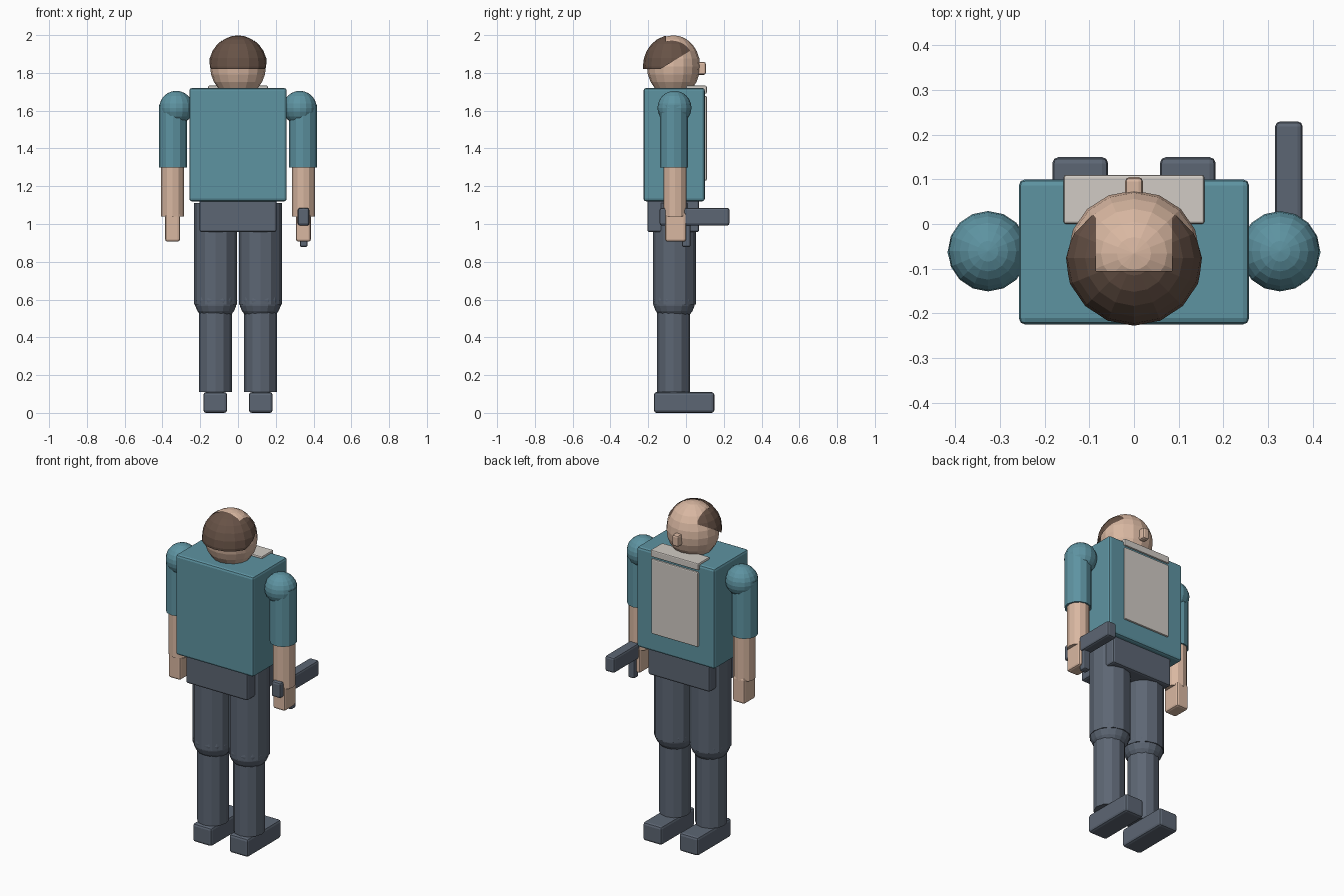
import bpy, bmesh
from mathutils import Matrix, Vector

if "Cube" in bpy.data.objects:
    bpy.data.objects.remove(bpy.data.objects["Cube"], do_unlink=True)


def material(name, srgb):
    color = [(c / 255) ** 2.2 for c in srgb] + [1]
    m = bpy.data.materials.new(name)
    m.use_nodes = True
    m.diffuse_color = color
    m.node_tree.nodes["Principled BSDF"].inputs["Base Color"].default_value = color
    return m


TEAL = material("teal_cloth", (94, 146, 160))
SLATE = material("slate_cloth", (93, 102, 115))
SKIN = material("skin", (216, 182, 160))
BROWN = material("brown_hair", (103, 83, 72))
WHITE = material("off_white_cloth", (208, 202, 195))


def finish(name, bm, mat):
    mesh = bpy.data.meshes.new(name)
    bm.to_mesh(mesh)
    bm.free()
    mesh.materials.append(mat)
    obj = bpy.data.objects.new(name, mesh)
    bpy.context.collection.objects.link(obj)
    return obj


def box(name, x, y, z, mat, bevel=0.012):
    """Bevelled box from (min, max) ranges on each axis."""
    bm = bmesh.new()
    size = [b - a for a, b in (x, y, z)]
    mid = [(a + b) / 2 for a, b in (x, y, z)]
    bmesh.ops.create_cube(bm, size=1, matrix=Matrix.LocRotScale(Vector(mid), None, Vector(size)))
    bmesh.ops.bevel(bm, geom=bm.edges[:], offset=bevel, segments=2, profile=0.5, affect='EDGES')
    return finish(name, bm, mat)


def tube(name, x, y, z, radius, mat, sides=12):
    """Upright capped cylinder between two heights."""
    bm = bmesh.new()
    bmesh.ops.create_cone(bm, cap_ends=True, segments=sides, radius1=radius, radius2=radius,
                          depth=z[1] - z[0], matrix=Matrix.Translation((x, y, sum(z) / 2)))
    return finish(name, bm, mat)


def ball_mesh(center, radii, segments=16, rings=12):
    bm = bmesh.new()
    bmesh.ops.create_uvsphere(bm, u_segments=segments, v_segments=rings, radius=1,
                              matrix=Matrix.LocRotScale(Vector(center), None, Vector(radii)))
    return bm


def cut(bm, point, normal, drop=False):
    bmesh.ops.bisect_plane(bm, geom=bm.verts[:] + bm.edges[:] + bm.faces[:],
                           plane_co=point, plane_no=normal, clear_outer=drop)


# Torso, shirt front and collar
box("torso", (-0.258, 0.258), (-0.225, 0.1), (1.12, 1.72), TEAL, 0.014)
box("shirt_front", (-0.155, 0.155), (0.08, 0.11), (1.23, 1.678), WHITE, 0.006)
box("collar", (-0.158, 0.158), (0, 0.11), (1.69, 1.732), WHITE, 0.006)
box("pelvis", (-0.204, 0.204), (-0.205, 0.07), (0.957, 1.14), SLATE)

# Head and nose
finish("head", ball_mesh((0, -0.066, 1.835), (0.148, 0.141, 0.164)), SKIN)
box("nose", (-0.02, 0.02), (0.05, 0.105), (1.79, 1.857), SKIN, 0.01)

# Hair: a shell around the back and sides with a bald crown
hair = ball_mesh((0, -0.076, 1.835), (0.155, 0.152, 0.165))
cut(hair, (0, 0, 1.82), (0, 0, -1), True)
cut(hair, (0, -0.12, 1.83), (0, 0.52, -0.85), True)
cut(hair, (0, 0.05, 0), (0, 1, 0), True)
for side in (-1, 1):
    cut(hair, (side * 0.085, 0, 0), (1, 0, 0))
cut(hair, (0, -0.105, 0), (0, 1, 0))
crown = [f for f in hair.faces
         if abs(f.calc_center_median().x) < 0.085 and f.calc_center_median().y > -0.105]
bmesh.ops.delete(hair, geom=crown, context='FACES')
finish("hair", hair, BROWN)

# Arms and legs
for side, label in ((1, "left"), (-1, "right")):
    def span(a, b):
        return tuple(sorted((side * a, side * b)))

    finish(label + "_shoulder", ball_mesh((side * 0.327, -0.061, 1.615), (0.09,) * 3), TEAL)
    tube(label + "_sleeve", side * 0.344, -0.063, (1.3, 1.63), 0.074, TEAL)
    tube(label + "_forearm", side * 0.346, -0.058, (1.04, 1.31), 0.061, SKIN)
    box(label + "_hand", span(0.307, 0.386), (-0.11, 0), (0.907, 1.06), SKIN)

    tube(label + "_thigh", side * 0.118, -0.062, (0.573, 1.11), 0.114, SLATE)
    finish(label + "_knee", ball_mesh((side * 0.118, -0.063, 0.595), (0.112,) * 3), SLATE)
    tube(label + "_shin", side * 0.12, -0.066, (0.11, 0.56), 0.087, SLATE)
    box(label + "_foot", span(0.058, 0.183), (-0.17, 0.15), (0, 0.11), SLATE, 0.014)

# Held tool in the left hand
box("tool_barrel", (0.316, 0.378), (-0.14, 0.23), (0.992, 1.085), SLATE)
box("tool_grip", (0.327, 0.369), (-0.022, 0.024), (0.878, 1.01), SLATE, 0.01)
